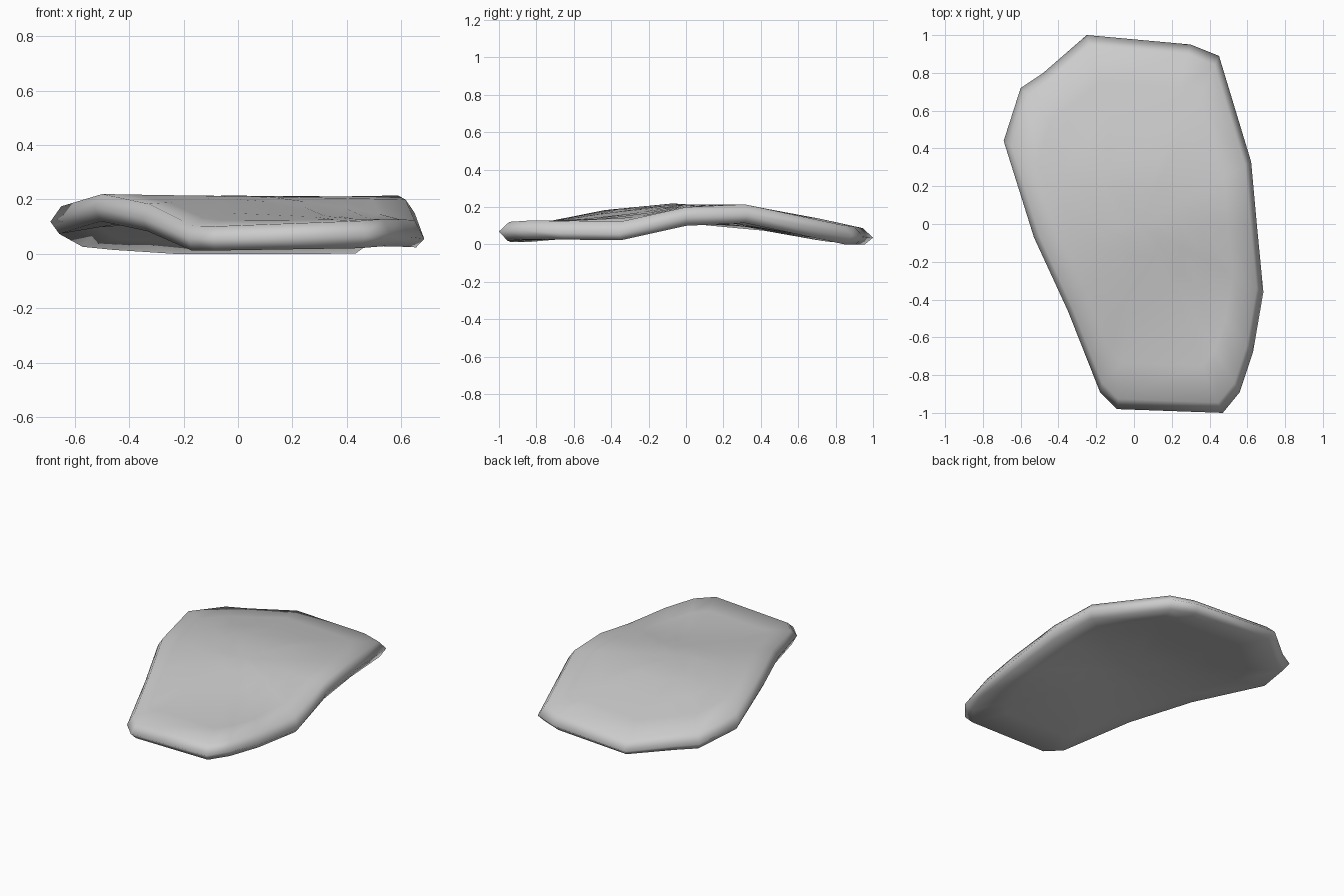
import bpy, bmesh
from mathutils import Vector

if "Cube" in bpy.data.objects:
    bpy.data.objects.remove(bpy.data.objects["Cube"])

# Plan outline, counterclockwise from the back
OUTLINE = [(-0.25, 1.0), (-0.48, 0.80), (-0.60, 0.72), (-0.69, 0.44), (-0.53, -0.07),
           (-0.35, -0.46), (-0.18, -0.89), (-0.09, -0.98), (0.47, -1.0), (0.56, -0.89),
           (0.63, -0.68), (0.685, -0.36), (0.65, 0.0), (0.62, 0.33), (0.45, 0.89), (0.30, 0.95)]

# Arched height of the top face along y, at the left, middle and right
LEFT = [(-1, .08), (-.85, .085), (-.6, .15), (-.43, .195), (-.07, .22), (.3, .205),
        (.44, .168), (.72, .12), (1, .07)]
MIDDLE = [(-1, .10), (-.85, .11), (-.6, .14), (-.43, .165), (-.07, .212), (.3, .215),
          (.46, .185), (.72, .145), (.9, .11), (1, .075)]
RIGHT = [(-1, .125), (-.85, .13), (-.36, .12), (0, .20), (.32, .215), (.5, .175),
         (.72, .125), (.9, .08), (1, .06)]


def lerp(profile, y):
    y = max(-1, min(1, y))
    for (a, za), (b, zb) in zip(profile, profile[1:]):
        if y <= b:
            return za + (zb - za) * (y - a) / (b - a)


def top_z(x, y):
    if x < 0:
        t, side = min(1, -x / 0.5), LEFT
    else:
        t, side = min(1, x / 0.6), RIGHT
    return lerp(MIDDLE, y) * (1 - t) + lerp(side, y) * t


def bottom_z(x, y):
    return max(0.012 if y < 0 else 0.0, top_z(x, y) - 0.1)


def rim_z(x, y):
    low = 0.35 if x > 0.6 and y < -0.2 else 0.5
    return low * top_z(x, y) + (1 - low) * bottom_z(x, y)


bm = bmesh.new()
CENTRE = Vector((0.03, 0.0))


def ring(scale, height):
    pts = [CENTRE + (Vector(p) - CENTRE) * scale for p in OUTLINE]
    return [bm.verts.new((p.x, p.y, height(p.x, p.y))) for p in pts]


def bridge(a, b):
    n = len(a)
    for i in range(n):
        j = (i + 1) % n
        bm.faces.new((a[i], a[j], b[j], b[i]))


# Bevelled rim, then concentric rings across the top and bottom
rim = ring(1.0, rim_z)
for height in (top_z, bottom_z):
    previous = rim
    edge_scale = 0.945 if height is top_z else 0.955
    for scale in (edge_scale, 0.75, 0.55, 0.35, 0.17):
        current = ring(scale, height)
        bridge(previous, current)
        previous = current
    c = bm.verts.new((CENTRE.x, CENTRE.y, height(*CENTRE)))
    for i in range(len(previous)):
        bm.faces.new((previous[i], previous[(i + 1) % len(previous)], c))

bmesh.ops.recalc_face_normals(bm, faces=bm.faces)
for f in bm.faces:
    f.smooth = True
mesh = bpy.data.meshes.new("curved_slab")
bm.to_mesh(mesh)
bm.free()

# Curved slab
slab = bpy.data.objects.new("curved_slab", mesh)
bpy.context.collection.objects.link(slab)
